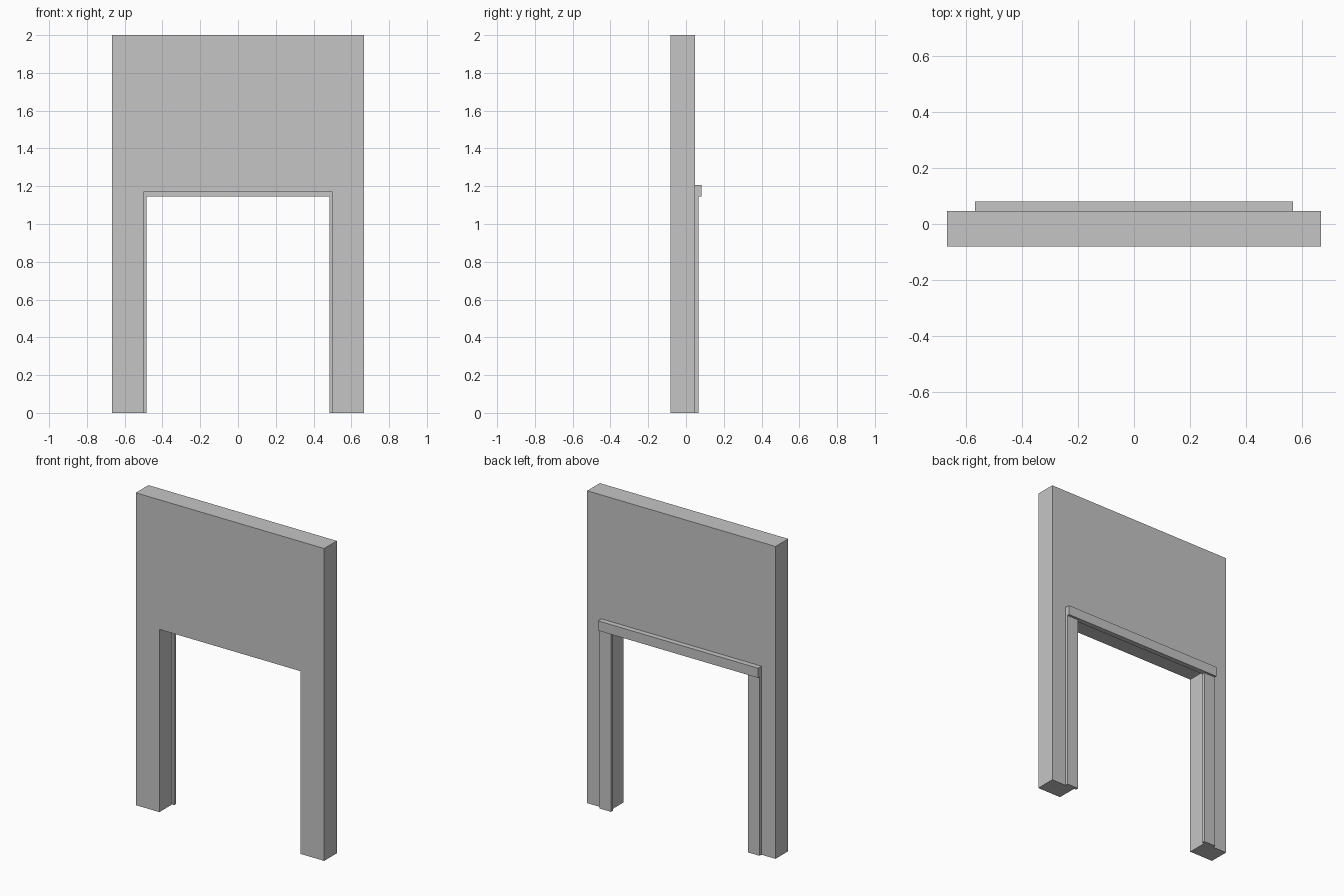
import bpy
import bmesh

if "Cube" in bpy.data.objects:
    bpy.data.objects.remove(bpy.data.objects["Cube"])

grey = bpy.data.materials.new("plain_grey")
grey.diffuse_color = (0.56, 0.56, 0.56, 1.0)
grey.use_nodes = True
grey.node_tree.nodes["Principled BSDF"].inputs["Base Color"].default_value = grey.diffuse_color


def prism(name, outline, y0, y1):
    """Extrude an (x, z) outline from y0 to y1."""
    bm = bmesh.new()
    face = bm.faces.new([bm.verts.new((x, y0, z)) for x, z in outline])
    ext = bmesh.ops.extrude_face_region(bm, geom=[face])
    moved = [v for v in ext["geom"] if isinstance(v, bmesh.types.BMVert)]
    bmesh.ops.translate(bm, verts=moved, vec=(0, y1 - y0, 0))
    bmesh.ops.recalc_face_normals(bm, faces=bm.faces)
    mesh = bpy.data.meshes.new(name)
    bm.to_mesh(mesh)
    bm.free()
    mesh.materials.append(grey)
    obj = bpy.data.objects.new(name, mesh)
    bpy.context.collection.objects.link(obj)
    return obj


def rect(x0, x1, z0, z1):
    return [(x0, z0), (x1, z0), (x1, z1), (x0, z1)]


WALL_X, OPEN_X, TRIM_IN, TRIM_OUT = 0.667, 0.5, 0.485, 0.567
OPEN_Z, TRIM_Z = 1.17, 1.145
FRONT, BACK = -0.081, 0.047

# Wall with a doorway notch
half = [(OPEN_X, OPEN_Z), (OPEN_X, 0), (WALL_X, 0), (WALL_X, 2)]
prism("wall", half + [(-x, z) for x, z in reversed(half)], FRONT, BACK)

# Door casing on the back: two side boards and a thicker head board
for name, s in (("left_casing", -1), ("right_casing", 1)):
    prism(name, rect(s * TRIM_IN, s * TRIM_OUT, 0, TRIM_Z), BACK, 0.066)
prism("head_casing", rect(-TRIM_OUT, TRIM_OUT, TRIM_Z, 1.207), BACK, 0.081)
